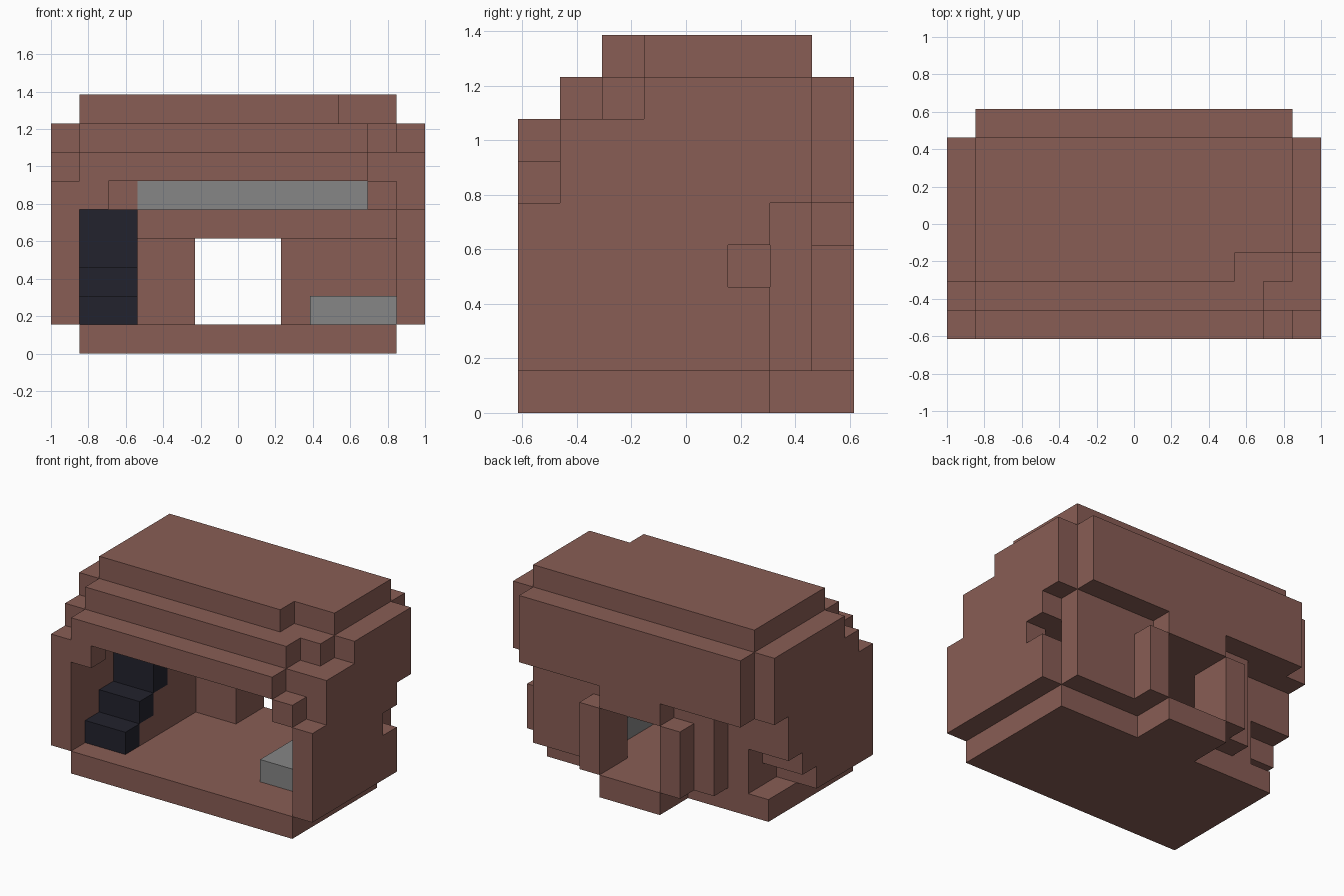
import bpy, bmesh
from mathutils import Vector

cube = bpy.data.objects.get("Cube")
if cube:
    bpy.data.objects.remove(cube, do_unlink=True)

U = 2 / 13                      # one block
ORIGIN = Vector((6.5, 4, 0))    # centre of the block grid


def material(name, rgb):
    m = bpy.data.materials.new(name)
    m.use_nodes = True
    m.diffuse_color = (*rgb, 1)
    m.node_tree.nodes["Principled BSDF"].inputs["Base Color"].default_value = (*rgb, 1)
    return m


BROWN = material("brick brown", (0.25, 0.11, 0.09))
GREY = material("stone grey", (0.24, 0.24, 0.24))
DARK = material("dark slate", (0.016, 0.016, 0.026))


def extrude(name, profile, x0, x1, mat=BROWN):
    """Solid from a (y, z) outline in blocks, running from x0 to x1."""
    bm = bmesh.new()
    face = bm.faces.new([bm.verts.new((Vector((x0, y, z)) - ORIGIN) * U) for y, z in profile])
    ext = bmesh.ops.extrude_face_region(bm, geom=[face])
    moved = [g for g in ext["geom"] if isinstance(g, bmesh.types.BMVert)]
    bmesh.ops.translate(bm, verts=moved, vec=((x1 - x0) * U, 0, 0))
    bmesh.ops.recalc_face_normals(bm, faces=bm.faces)
    mesh = bpy.data.meshes.new(name)
    bm.to_mesh(mesh)
    bm.free()
    mesh.materials.append(mat)
    ob = bpy.data.objects.new(name, mesh)
    bpy.context.collection.objects.link(ob)
    return ob


def box(name, x, y, z, mat=BROWN):
    return extrude(name, [(y[0], z[0]), (y[1], z[0]), (y[1], z[1]), (y[0], z[1])], *x, mat)


# Floor and back porch
box("floor_base", (1, 12), (0, 6), (0, 1))
box("porch", (5, 8), (6, 8), (0, 1))

# Side walls with stepped outlines
extrude("right_wall", [(0, 1), (0, 6), (1, 6), (1, 7), (2, 7), (2, 8), (7, 8), (7, 5),
                       (6, 5), (6, 3), (5, 3), (5, 2), (4, 2), (4, 1)], 0, 1)
extrude("left_wall", [(0, 1), (0, 5), (1, 5), (1, 7), (3, 7), (3, 8), (7, 8), (7, 5),
                      (6, 5), (6, 4), (5, 4), (5, 3), (6, 3), (6, 1)], 12, 13)

# Back wall, doorway posts and lintel
for side, wall, post in (("right", (3, 5), (4, 5)), ("left", (8, 12), (8, 9))):
    box(side + "_back_wall", wall, (6, 7), (1, 5))
    box(side + "_door_post", post, (7, 8), (1, 4))
box("door_lintel", (5, 8), (6, 8), (4, 5))
box("upper_back_wall", (1, 12), (7, 8), (5, 8))

# Upper floor
box("upper_floor", (3, 12), (4, 6), (4, 5))
box("landing", (1, 3), (5, 7), (5, 6))
box("upper_bench", (3, 11), (5, 7), (5, 6), GREY)
box("upper_bench_end", (11, 12), (5, 7), (5, 6))

# Stepped roof courses, cut short at the left front corner
box("eave_front", (1, 11), (0, 1), (6, 7))
box("eave_back", (1, 12), (1, 2), (6, 7))
box("middle_course_front", (1, 11), (1, 2), (7, 8))
box("middle_course_back", (1, 12), (2, 3), (7, 8))
box("roof_front", (1, 10), (2, 3), (8, 9))
box("roof_top", (1, 12), (3, 7), (8, 9))
for side, x in (("right", 1), ("left", 11)):
    box(side + "_eave_bracket", (x, x + 1), (0, 1), (5, 6))

# Staircase and the masonry beneath it
for s in (1, 2, 3):
    box("stair_step_%d" % s, (1, 3), (s, s + 1), (s, 5 if s == 3 else s + 1), DARK)
extrude("stair_fill_outer", [(2, 1), (2, 2), (3, 2), (3, 3), (4, 3), (4, 5), (6, 5),
                             (6, 3), (5, 3), (5, 2), (4, 2), (4, 1)], 1, 2)
extrude("stair_fill_inner", [(2, 1), (2, 2), (3, 2), (3, 3), (4, 3), (4, 5), (6, 5), (6, 1)], 2, 3)

# Low bench on the ground floor
box("ground_bench", (9, 12), (2, 6), (1, 2), GREY)
